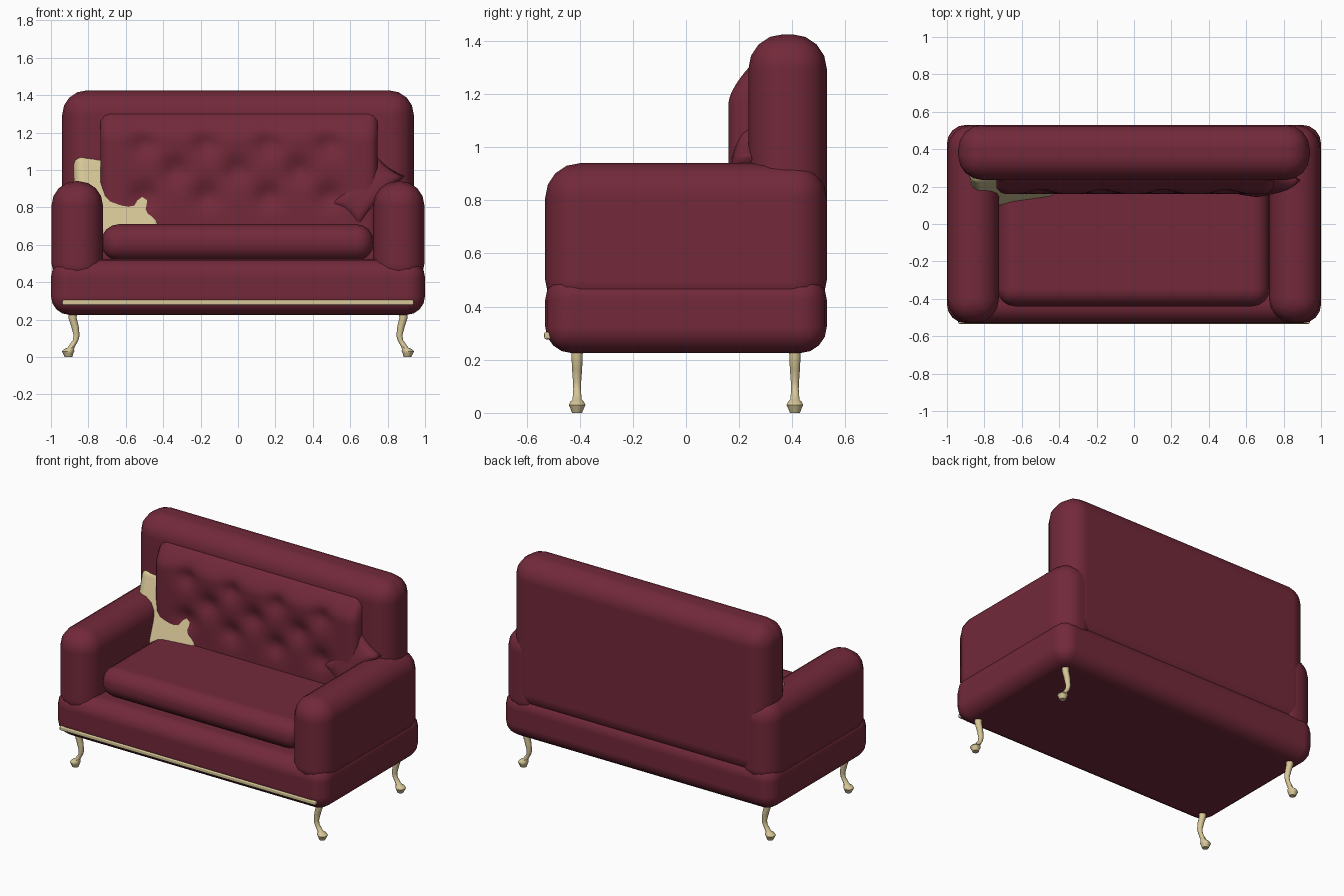
import bpy, bmesh, math
from mathutils import Vector, Euler

if "Cube" in bpy.data.objects:
    bpy.data.objects.remove(bpy.data.objects["Cube"])


def material(name, rgb):
    m = bpy.data.materials.new(name)
    m.diffuse_color = (*rgb, 1)
    m.use_nodes = True
    m.node_tree.nodes["Principled BSDF"].inputs["Base Color"].default_value = m.diffuse_color
    return m


RED = material("burgundy_fabric", (0.17, 0.022, 0.042))
CREAM = material("cream", (0.68, 0.57, 0.31))


def finish(name, bm, mat):
    bmesh.ops.recalc_face_normals(bm, faces=bm.faces)
    me = bpy.data.meshes.new(name)
    bm.to_mesh(me)
    bm.free()
    me.materials.append(mat)
    ob = bpy.data.objects.new(name, me)
    bpy.context.collection.objects.link(ob)
    for p in me.polygons:
        p.use_smooth = True
    return ob


def rounded_box(name, lo, hi, r, mat, seg=4, rot=(0, 0, 0)):
    lo, hi = Vector(lo), Vector(hi)
    bm = bmesh.new()
    bmesh.ops.create_cube(bm, size=1)
    bmesh.ops.scale(bm, vec=hi - lo, verts=bm.verts)
    ob = finish(name, bm, mat)
    ob.location = (lo + hi) / 2
    ob.rotation_euler = [math.radians(a) for a in rot]
    b = ob.modifiers.new("round", 'BEVEL')
    b.width, b.segments, b.limit_method = r, seg, 'NONE'
    b.harden_normals = True
    return ob


def pillow(name, centre, w, h, t, rot, mat, pinch=0.1):
    # plump square cushion: thin at the rim, full in the middle, sides drawn in
    n = 16
    bm = bmesh.new()
    for s in (-1, 1):
        rows = []
        for i in range(n + 1):
            row = []
            for j in range(n + 1):
                u, v = 2 * i / n - 1, 2 * j / n - 1
                d = s * t / 2 * ((1 - u ** 4) * (1 - v ** 4)) ** 0.5
                row.append(bm.verts.new((w / 2 * u * (1 - pinch * (1 - v * v)), d,
                                         h / 2 * v * (1 - pinch * (1 - u * u)))))
            rows.append(row)
        for i in range(n):
            for j in range(n):
                bm.faces.new((rows[i][j], rows[i + 1][j], rows[i + 1][j + 1], rows[i][j + 1]))
    bmesh.ops.remove_doubles(bm, verts=bm.verts, dist=1e-5)
    ob = finish(name, bm, mat)
    ob.location = centre
    ob.rotation_euler = [math.radians(a) for a in rot]
    return ob


# Upholstered body
rounded_box("base", (-1, -0.53, 0.225), (1, 0.53, 0.525), 0.1, RED)
rounded_box("backrest", (-0.94, 0.235, 0.42), (0.94, 0.53, 1.425), 0.13, RED)
rounded_box("seat_cushion", (-0.73, -0.44, 0.515), (0.725, 0.3, 0.71), 0.093, RED)
for side, s in (("left", -1), ("right", 1)):
    x0, x1 = sorted((0.722 * s, 0.997 * s))
    rounded_box(side + "_arm", (x0, -0.53, 0.37), (x1, 0.53, 0.94), 0.13, RED)

# Buttoned back panel: bulging sheet with staggered dimples
buttons = [(-0.5 + 0.33 * i + (0.165 if row % 2 else 0), 1.14 - 0.14 * row)
           for row in range(3) for i in range(4 - row % 2)]
X0, X1, Z0, Z1, NX, NZ = -0.735, 0.745, 0.6, 1.31, 60, 30
bm = bmesh.new()
grid = []
for i in range(NX + 1):
    col = []
    for j in range(NZ + 1):
        x, z = X0 + (X1 - X0) * i / NX, Z0 + (Z1 - Z0) * j / NZ
        top = max(0, (z - 1.17) / (Z1 - 1.17))
        side = max(0, 1 - min(x - X0, X1 - x) / 0.05)
        dip = sum(math.exp(-((x - bx) ** 2 + (z - bz) ** 2) / 0.0045) for bx, bz in buttons)
        y = 0.16 + 0.085 * top ** 1.5 + 0.03 * side ** 2 + 0.035 * dip * (1 - top * 0.6)
        col.append(bm.verts.new((x, min(y, 0.25), z)))
    grid.append(col)
for i in range(NX):
    for j in range(NZ):
        bm.faces.new((grid[i][j], grid[i + 1][j], grid[i + 1][j + 1], grid[i][j + 1]))
rim = [e for e in bm.edges if e.is_boundary]
out = bmesh.ops.extrude_edge_only(bm, edges=rim)["geom"]
for v in out:
    if isinstance(v, bmesh.types.BMVert):
        v.co.y = 0.28
panel = finish("tufted_back_panel", bm, RED)
if panel.data.polygons[0].normal.y > 0:
    panel.data.flip_normals()

# Loose cushions
rounded_box("cream_cushion", (-0.875, 0.175, 0.61), (-0.42, 0.305, 1.08), 0.05, CREAM,
            rot=(-20, 0, 8))
pillow("red_cushion", (0.69, 0.215, 0.89), 0.2, 0.38, 0.11, (-14, 40, -8), RED)

# Front trim strip
rounded_box("front_trim", (-0.94, -0.534, 0.277), (0.94, -0.5, 0.305), 0.008, CREAM, seg=2)

# Curved legs: rings of (outward x, z, radius) ending in a rounded foot
LEG = [(0.88, 0.26, 0.024), (0.885, 0.21, 0.022), (0.872, 0.165, 0.02), (0.863, 0.115, 0.016),
       (0.868, 0.09, 0.015), (0.893, 0.05, 0.018), (0.903, 0.042, 0.027), (0.908, 0.03, 0.033),
       (0.908, 0.018, 0.027), (0.906, 0.0, 0.02)]
for sx, nx in ((-1, "left"), (1, "right")):
    for sy, ny in ((-1, "front"), (1, "back")):
        bm = bmesh.new()
        rings = [[bm.verts.new((sx * (x + r * math.cos(k * math.pi / 5)),
                                sy * 0.41 + r * math.sin(k * math.pi / 5), z))
                  for k in range(10)] for x, z, r in LEG]
        for a, b in zip(rings, rings[1:]):
            for k in range(10):
                bm.faces.new((a[k], a[(k + 1) % 10], b[(k + 1) % 10], b[k]))
        bm.faces.new(rings[0])
        bm.faces.new(rings[-1])
        leg = finish(ny + "_" + nx + "_leg", bm, CREAM)
        bpy.ops.object.select_all(action='DESELECT')
        leg.select_set(True)
        bpy.context.view_layer.objects.active = leg
        bpy.ops.object.shade_smooth_by_angle(angle=math.radians(40))
